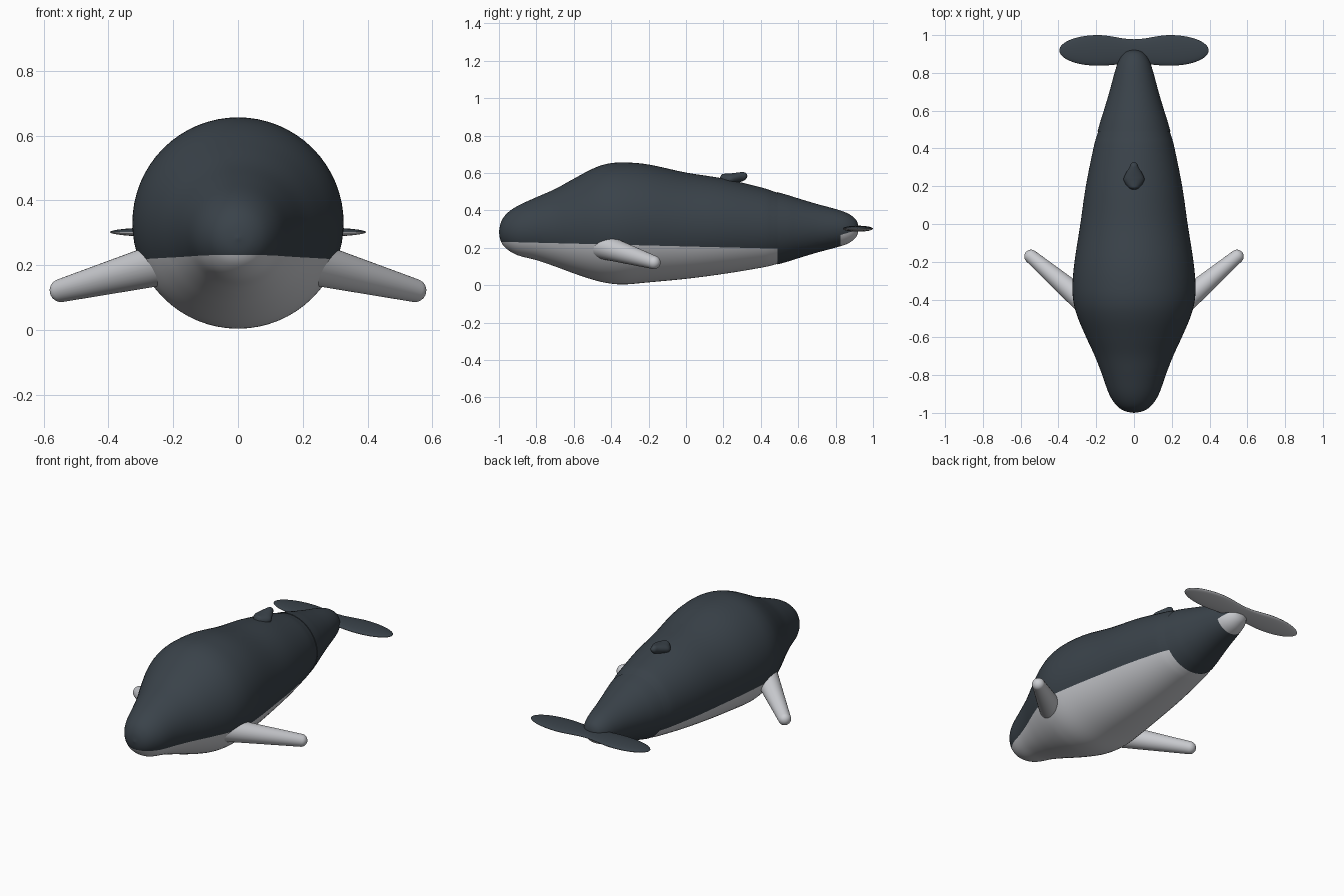
import bpy, bmesh, math
from mathutils import Vector

if "Cube" in bpy.data.objects:
    bpy.data.objects.remove(bpy.data.objects["Cube"])


def material(name, rgb):
    m = bpy.data.materials.new(name)
    m.diffuse_color = (*rgb, 1)
    m.use_nodes = True
    m.node_tree.nodes["Principled BSDF"].inputs["Base Color"].default_value = m.diffuse_color
    return m


DARK = material("dark slate", (0.042, 0.055, 0.068))
LIGHT = material("pale grey", (0.60, 0.61, 0.64))


def smooth_path(pts, n=5):
    """Catmull-Rom through the control points."""
    p = [Vector(q) for q in pts]
    p = [p[0]] + p + [p[-1]]
    out = []
    for a, b, c, d in zip(p, p[1:], p[2:], p[3:]):
        for k in range(n):
            t = k / n
            out.append(0.5 * (2 * b + (c - a) * t + (2 * a - 5 * b + 4 * c - d) * t * t
                              + (3 * b - a - 3 * c + d) * t ** 3))
    return out + [p[-1]]


def loft(rings):
    """Skin a list of rings and close both ends."""
    bm = bmesh.new()
    loops = [[bm.verts.new(v) for v in r] for r in rings]
    for a, b in zip(loops, loops[1:]):
        n = len(a)
        for i in range(n):
            bm.faces.new((a[i], a[(i + 1) % n], b[(i + 1) % n], b[i]))
    bm.faces.new(loops[0])
    bm.faces.new(loops[-1])
    bmesh.ops.recalc_face_normals(bm, faces=bm.faces)
    return bm


def finish(bm, name, mats, rule=None, angle=50):
    bm.normal_update()
    for f in bm.faces:
        f.smooth = True
        if rule:
            f.material_index = int(rule(f.calc_center_median(), f.normal))
    me = bpy.data.meshes.new(name)
    bm.to_mesh(me)
    bm.free()
    for m in mats:
        me.materials.append(m)
    ob = bpy.data.objects.new(name, me)
    bpy.context.collection.objects.link(ob)
    bpy.ops.object.select_all(action='DESELECT')
    ob.select_set(True)
    bpy.context.view_layer.objects.active = ob
    bpy.ops.object.shade_smooth_by_angle(angle=math.radians(angle))
    return ob


def ring_y(y, z, rx, rz, n=64):
    return [(rx * math.cos(2 * math.pi * i / n), y, z + rz * math.sin(2 * math.pi * i / n))
            for i in range(n)]


def round_loft(stations):
    """Circular sections along y from (y, centre z, radius)."""
    return loft([ring_y(y, z, max(r, 0.002), max(r, 0.002)) for y, z, r in smooth_path(stations)])


def cut(bm, point, normal):
    bmesh.ops.bisect_plane(bm, geom=bm.verts[:] + bm.edges[:] + bm.faces[:],
                           plane_co=point, plane_no=normal)


# Body, dark above a sloping belly line
bm = round_loft([(-1, .283, 0), (-.99, .284, .05), (-.96, .288, .093), (-.9, .292, .132),
                 (-.8, .302, .168), (-.7, .307, .207), (-.6, .316, .253), (-.5, .326, .296),
                 (-.42, .330, .319), (-.33, .330, .326), (-.2, .330, .315), (0, .318, .284),
                 (.2, .315, .255), (.4, .308, .215), (.46, .305, .199), (.5, .304, .186)])
slope = (0.195 - 0.232) / 1.49
cut(bm, (0, -1, 0.232), (0, -slope, 1))
finish(bm, "body", [DARK, LIGHT], lambda c, n: c.z < 0.232 + slope * (c.y + 1))

# Tail stock, with a pale patch under its tip
bm = round_loft([(.49, .304, .193), (.55, .304, .176), (.6, .304, .160), (.7, .304, .130),
                 (.8, .304, .103), (.86, .303, .083), (.9, .303, .057), (.917, .303, .03),
                 (.922, .303, 0)])
cut(bm, (0, .825, 0), (0, 1, 0))
cut(bm, (0, .825, .268), (0, -.3, 1))
finish(bm, "tail_stock", [DARK, LIGHT],
       lambda c, n: c.y > .825 and c.z < .268 + .3 * (c.y - .825))

# Flukes: flat lens sections across x, pale underneath
rings = []
for k in range(-40, 41):
    x = 0.395 * math.sin(k / 40 * math.pi / 2)
    u = abs(x)
    if u > .19:
        h = .081 * math.sqrt(max(1 - ((u - .19) / .205) ** 2, 0.0004))
        front, back = .919 - h, .919 + h
    else:
        s = .5 + .5 * math.cos(math.pi * u / .19)
        front, back = .838 + .012 * s, 1 - .022 * s
    mid, half = (front + back) / 2, (back - front) / 2
    t = .016 * max(half / .081, .1)
    rings.append([(x, mid + half * math.cos(a), .302 + t * math.sin(a))
                  for a in (2 * math.pi * i / 32 for i in range(32))])
finish(loft(rings), "tail_flukes", [DARK, LIGHT], lambda c, n: n.z < 0 and c.z < .302)

# Dorsal fin: small swept-back teardrop
fin = smooth_path([(.178, .560, .002), (.19, .563, .026), (.215, .564, .047), (.24, .566, .055),
                   (.27, .573, .042), (.30, .580, .025), (.32, .583, .015), (.328, .584, .002)])
finish(loft([ring_y(y, z, max(r, .002), max(.002, min(r * 1.1, .032 - .12 * max(0, y - .24))), 24)
             for y, z, r in fin]), "dorsal_fin", [DARK])

# Flippers: tapered rods with rounded tips
for side, name in ((1, "left_flipper"), (-1, "right_flipper")):
    root, tip = Vector((side * .20, -.465, .213)), Vector((side * .545, -.172, .122))
    axis = (tip - root).normalized()
    u = axis.cross(Vector((0, 0, 1))).normalized()
    v = axis.cross(u)
    spine = [(root, .070), (root.lerp(tip, .5), .053)]
    spine += [(tip + axis * .036 * math.sin(a), max(.036 * math.cos(a), .001))
              for a in (math.pi / 2 * i / 8 for i in range(9))]
    finish(loft([[c + u * r * math.cos(a) + v * r * math.sin(a)
                  for a in (2 * math.pi * i / 32 for i in range(32))] for c, r in spine]),
           name, [LIGHT])
